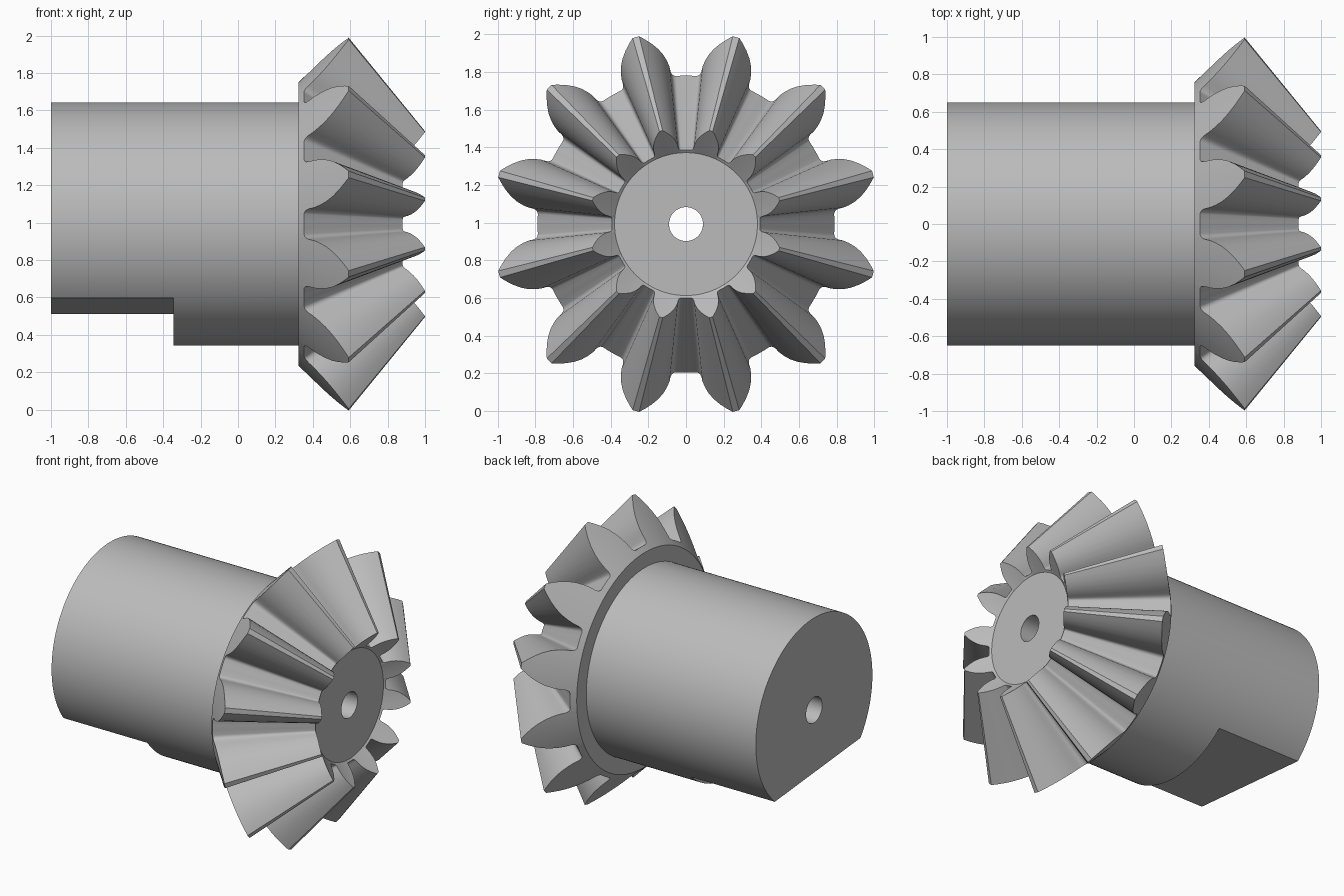
import bpy, bmesh, math
from mathutils import Vector

if "Cube" in bpy.data.objects:
    bpy.data.objects.remove(bpy.data.objects["Cube"], do_unlink=True)

CENTRE = Vector((0, 0, 0.992))   # the gear axis runs along x through here
BORE = 0.09
BACK, FRONT = 0.323, 0.870       # gear back face and front face
APEX, SHRINK = 1.405, 0.4985     # cone apex and inner-end scale
TEETH = 12

steel = bpy.data.materials.new("steel_grey")
steel.use_nodes = True
steel.diffuse_color = (0.5, 0.5, 0.5, 1)
steel.node_tree.nodes["Principled BSDF"].inputs["Base Color"].default_value = (0.5, 0.5, 0.5, 1)


def loft(name, rings):
    """Join equal-length rings of points into a closed tube that returns to its first ring."""
    bm = bmesh.new()
    loops = [[bm.verts.new(p + CENTRE) for p in ring] for ring in rings]
    n = len(loops[0])
    for a, b in zip(loops, loops[1:] + loops[:1]):
        for i in range(n):
            j = (i + 1) % n
            bm.faces.new((a[i], a[j], b[j], b[i]))
    bmesh.ops.remove_doubles(bm, verts=bm.verts, dist=1e-5)
    bmesh.ops.recalc_face_normals(bm, faces=bm.faces)
    mesh = bpy.data.meshes.new(name)
    bm.to_mesh(mesh)
    bm.free()
    mesh.materials.append(steel)
    obj = bpy.data.objects.new(name, mesh)
    bpy.context.collection.objects.link(obj)
    bpy.ops.object.select_all(action="DESELECT")
    obj.select_set(True)
    bpy.context.view_layer.objects.active = obj
    bpy.ops.object.shade_smooth_by_angle(angle=math.radians(35))


def polar(x, r, a):
    return Vector((x, r * math.cos(a), r * math.sin(a)))


# Shaft with a slightly turned flat on the underside of its free end
RADIUS, STEP = 0.65, -0.345
flat_normal = Vector((0, -0.09, -0.996)).normalized()
flat_side = Vector((1, 0, 0)).cross(flat_normal)
flat_depth = RADIUS * math.cos(math.radians(47.5))


def shaft_ring(x, r, limit=9):
    ring = []
    for i in range(144):
        a = math.tau * i / 144
        ring.append(Vector((x, 0, 0)) + flat_normal * min(r * math.cos(a), limit)
                    + flat_side * r * math.sin(a))
    return ring


loft("shaft", [
    shaft_ring(-1, BORE), shaft_ring(-1, RADIUS, flat_depth),
    shaft_ring(STEP, RADIUS, flat_depth), shaft_ring(STEP, RADIUS),
    shaft_ring(BACK, RADIUS), shaft_ring(BACK, BORE)])

# Tooth flank: radius and half angle in degrees, root fillet to tip
flank = [(0.788, 11.2), (0.7895, 10.6), (0.794, 10.0), (0.80, 9.6), (0.813, 9.25),
         (0.84, 9.0), (0.87, 8.4), (0.905, 7.4), (0.94, 6.0), (0.975, 4.2),
         (1.005, 2.4), (1.027, 1.0)]
tooth = [(r, -a) for r, a in flank] + [(r, a) for r, a in reversed(flank)]
tooth += [(flank[0][0], a) for a in (13.7, 16.3)]   # root land
pitch = 360 / TEETH
outline = [(r, math.radians(a + pitch * (k + 0.5))) for k in range(TEETH) for r, a in tooth]


def gear_ring(x, r):
    return [polar(x, r, a) for _, a in outline]


# Bevel gear: the outer tooth outline lies on the back cone and shrinks towards the apex
outer = [polar(r - 0.435, r, a) for r, a in outline]
apex = Vector((APEX, 0, 0))
inner = [apex + (p - apex) * SHRINK for p in outer]
loft("bevel_gear", [
    gear_ring(BACK, BORE), gear_ring(BACK, 0.757), outer, inner,
    gear_ring(FRONT, 0.379), gear_ring(FRONT, BORE)])
